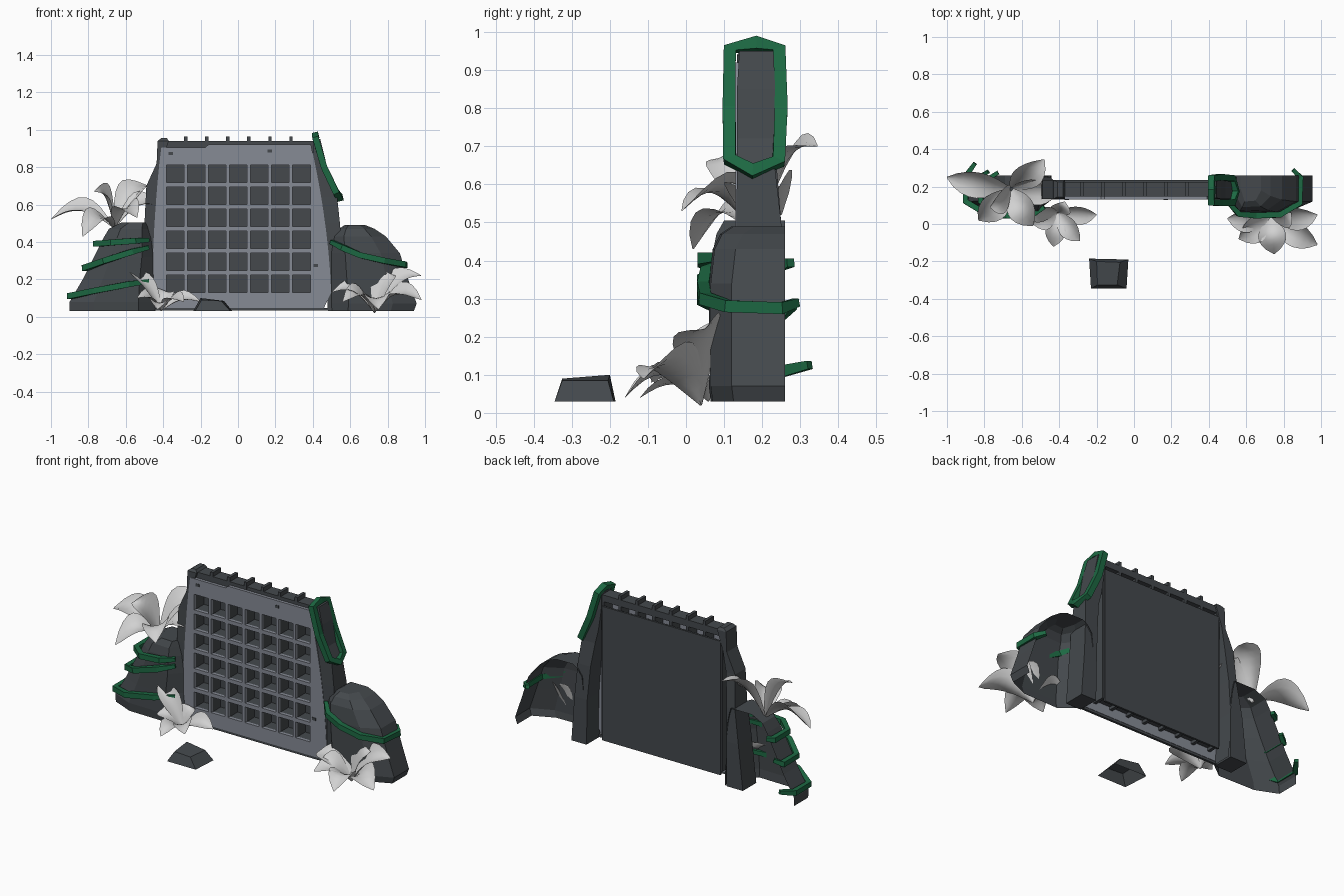
import bpy, bmesh, math
from mathutils import Vector

if "Cube" in bpy.data.objects:
    bpy.data.objects.remove(bpy.data.objects["Cube"])


def material(name, rgb):
    m = bpy.data.materials.new(name)
    m.use_nodes = True
    m.diffuse_color = (*rgb, 1)
    m.node_tree.nodes["Principled BSDF"].inputs["Base Color"].default_value = (*rgb, 1)
    return m


STONE = material("dark stone", (0.058, 0.066, 0.073))
PLATE = material("pale slate", (0.24, 0.258, 0.3))
VINE = material("vine green", (0.012, 0.14, 0.055))
LEAF = material("pale leaf", (0.64, 0.64, 0.64))


def finish(name, bm, mat):
    bmesh.ops.recalc_face_normals(bm, faces=bm.faces)
    me = bpy.data.meshes.new(name)
    bm.to_mesh(me)
    bm.free()
    me.materials.append(mat)
    ob = bpy.data.objects.new(name, me)
    bpy.context.collection.objects.link(ob)
    return ob


def boxes(name, ranges, mat):
    """One object made of boxes, each given as x, y, z (low, high) ranges."""
    bm = bmesh.new()
    for box in ranges:
        for v in bmesh.ops.create_cube(bm, size=1)["verts"]:
            v.co = [r[0] + (c + 0.5) * (r[1] - r[0]) for c, r in zip(v.co, box)]
    return finish(name, bm, mat)


def loft(name, rings, mat, closed=True, bottom=True, top=True):
    """Skin a stack of rings; open rings leave a shell."""
    bm = bmesh.new()
    rows = [[bm.verts.new(p) for p in ring] for ring in rings]
    n = len(rows[0])
    for a, b in zip(rows, rows[1:]):
        for i in range(n if closed else n - 1):
            j = (i + 1) % n
            bm.faces.new((a[i], a[j], b[j], b[i]))
    if bottom:
        bm.faces.new(rows[0])
    if top:
        bm.faces.new(rows[-1])
    return finish(name, bm, mat)


# Board grid: seven columns, six rows
COLS, ROWS, PX, PZ, HALF = 7, 6, 0.1125, 0.1175, 0.047
cx = [(i - 3) * PX + 0.002 for i in range(COLS)]
cz = [0.177 + i * PZ for i in range(ROWS)]
xs = [0] + [c + s * HALF for c in cx for s in (-1, 1)] + [0]
zs = [0.048] + [c + s * HALF for c in cz for s in (-1, 1)] + [0.92]

# Front plate with square openings
bm = bmesh.new()
grid = []
for k, z in enumerate(zs):
    row = []
    for i, x in enumerate(xs):
        t = (z - 0.04) / 0.88
        if i == 0:
            x = -0.46 + 0.05 * t * t
        elif i == len(xs) - 1:
            x = (0.5 if k else 0.46) - 0.11 * t ** 1.8
        drop = 0.015 if k == len(zs) - 1 and i < 5 else 0
        row.append(bm.verts.new((x, 0.13, z - drop)))
    grid.append(row)
for k in range(len(zs) - 1):
    for i in range(len(xs) - 1):
        if not (k % 2 and i % 2):
            bm.faces.new((grid[k][i], grid[k][i + 1], grid[k + 1][i + 1], grid[k + 1][i]))
ret = bmesh.ops.extrude_face_region(bm, geom=bm.faces[:])
for v in ret["geom"]:
    if isinstance(v, bmesh.types.BMVert):
        v.co.y += 0.018
finish("front_plate", bm, PLATE)

# Small pits in the front plate
boxes("plate_pits", [((x - 0.012, x + 0.012), (0.127, 0.131), (z - 0.008, z + 0.008))
                     for x, z in ((-0.36, 0.872), (0.17, 0.885), (0.415, 0.275))], STONE)

# Column dividers, shelves, back wall, top beam and sill
edges = [(i - 3.5) * PX + 0.002 for i in range(COLS + 1)]
boxes("dividers", [((x - 0.009, x + 0.009), (0.147, 0.225), (0.09, 0.965 if abs(x) < 0.35 else 0.93))
                   for x in edges], STONE)
levels = [cz[0] + (i - 0.5) * PZ for i in range(ROWS + 1)]
boxes("shelves", [((-0.39, 0.394), (0.147, 0.225), (z - 0.01, z + 0.01)) for z in levels], STONE)
boxes("back_wall", [((-0.392, 0.396), (0.222, 0.234), (0.07, 0.875))], STONE)
boxes("top_beam", [((-0.4, 0.41), (0.148, 0.225), (0.9, 0.94))], STONE)
boxes("sill", [((-0.45, 0.49), (0.132, 0.146), (0.034, 0.048))], STONE)

# Side posts: height, inner x, outer x, front y, back y
left = [(0.03, 0.45, 0.56, 0.132, 0.26), (0.3, 0.45, 0.53, 0.132, 0.26), (0.5, 0.445, 0.5, 0.132, 0.25),
        (0.7, 0.43, 0.49, 0.134, 0.234), (0.82, 0.41, 0.435, 0.134, 0.234), (0.94, 0.37, 0.43, 0.134, 0.234),
        (0.955, 0.38, 0.41, 0.145, 0.225)]
right = [(0.03, 0.48, 0.58, 0.132, 0.26), (0.3, 0.475, 0.56, 0.132, 0.26), (0.5, 0.46, 0.545, 0.132, 0.25),
         (0.64, 0.44, 0.53, 0.134, 0.234), (0.72, 0.42, 0.49, 0.134, 0.234), (0.85, 0.4, 0.465, 0.134, 0.234),
         (0.95, 0.4, 0.44, 0.14, 0.23)]
for name, side, prof in (("right_post", -1, left), ("left_post", 1, right)):
    loft(name, [[(side * a, c, z), (side * b, c, z), (side * b, d, z), (side * a, d, z)]
                for z, a, b, c, d in prof], STONE)


# Hollow side rocks: height, inner x, outer x, front y
def rock(name, side, prof):
    rings = []
    for z, a, b, f in prof:
        w = b - a
        pts = [(a, 0.26), (a, f + 0.07), (a + 0.2 * w, f), (b - 0.28 * w, f + 0.005), (b, f + 0.06), (b, 0.26)]
        rings.append([(side * x, y, z) for x, y in pts])
    return loft(name, rings, STONE, closed=False, bottom=False)


rock("left_rock", 1, [(0.03, 0.5, 0.94, 0.065), (0.07, 0.5, 0.955, 0.06), (0.2, 0.5, 0.91, 0.06),
                      (0.34, 0.5, 0.865, 0.06), (0.43, 0.51, 0.79, 0.07), (0.47, 0.54, 0.73, 0.09),
                      (0.49, 0.57, 0.68, 0.12)])
rock("right_rock", -1, [(0.03, 0.44, 0.9, 0.065), (0.08, 0.44, 0.9, 0.06), (0.2, 0.45, 0.83, 0.063),
                        (0.32, 0.45, 0.77, 0.065), (0.42, 0.46, 0.72, 0.07), (0.47, 0.47, 0.69, 0.08),
                        (0.505, 0.48, 0.62, 0.1)])

# Loose stone, open underneath
loft("loose_stone", [[(-0.23, -0.345, 0.03), (-0.04, -0.345, 0.03), (-0.03, -0.19, 0.03), (-0.24, -0.185, 0.03)],
                     [(-0.195, -0.325, 0.09), (-0.09, -0.325, 0.085), (-0.075, -0.205, 0.085), (-0.2, -0.2, 0.1)]],
     STONE, bottom=False)


# Vines: four-sided tubes along a path
def vine(name, pts, radius=0.022, cyclic=False):
    pts = [Vector(p) for p in pts]
    n = len(pts)
    rings = []
    for i, p in enumerate(pts):
        a = pts[i - 1] if i or cyclic else p
        b = pts[(i + 1) % n] if i < n - 1 or cyclic else p
        t = (b - a).normalized()
        ref = Vector((1, 0, 0.25)) if cyclic else Vector((0, 0, 1))
        u = t.cross(ref).normalized()
        w = u.cross(t)
        r = radius if cyclic or 0 < i < n - 1 else radius * 0.7
        rings.append([p + r * (u * math.cos(k) + w * math.sin(k)) for k in
                      (math.pi * (0.25 + 0.5 * j) for j in range(4))])
    if cyclic:
        rings.append(rings[0])
    return loft(name, rings, VINE, bottom=not cyclic, top=not cyclic)


vine("left_post_vine", [(0.415, 0.115, 0.955), (0.415, 0.185, 0.97), (0.415, 0.245, 0.955), (0.46, 0.25, 0.8),
                        (0.525, 0.243, 0.66), (0.545, 0.175, 0.635), (0.525, 0.115, 0.665), (0.46, 0.113, 0.8)],
     0.024, True)
vine("left_rock_vine", [(0.5, 0.12, 0.4), (0.56, 0.055, 0.37), (0.65, 0.045, 0.33), (0.78, 0.05, 0.3),
                        (0.885, 0.11, 0.28), (0.89, 0.25, 0.275), (0.85, 0.29, 0.29)])
for name, x0, z0, x1, z1, back in (("upper", -0.76, 0.39, -0.48, 0.41, 0.275),
                                   ("middle", -0.82, 0.26, -0.48, 0.37, 0.28),
                                   ("lower", -0.9, 0.11, -0.48, 0.19, 0.325)):
    dx, dz = x1 - x0, z1 - z0
    path = [(0.12, back, 0.2), (0, 0.255, 0), (0, 0.12, 0), (0.3, 0.045, 0.35), (0.75, 0.045, 0.8), (1, 0.09, 1)]
    vine("right_rock_vine_" + name, [(x0 + a * dx, y, z0 + c * dz) for a, y, c in path])


# Leaves: cupped blades that arch from root to tip and lean to the front
def leaf(name, root, tip, width, arch):
    root, tip = Vector(root), Vector(tip)
    along = (tip - root).normalized()
    side = along.cross(Vector((0, -0.45, 0.9))).normalized()
    up = side.cross(along)
    bm = bmesh.new()
    rows = []
    steps = 8
    for i in range(steps + 1):
        t = i / steps
        w = width * (0.06 + 0.94 * math.sin(math.pi * t ** 1.15) ** 0.8) if 0 < i < steps else width * 0.05
        mid = root.lerp(tip, t) + Vector((0, 0, arch * math.sin(math.pi * t)))
        rows.append([bm.verts.new(mid + side * w * s * 0.5 + up * w * 0.22 * s * s) for s in (-1, -0.5, 0, 0.5, 1)])
    for a, b in zip(rows, rows[1:]):
        for j in range(4):
            bm.faces.new((a[j], a[j + 1], b[j + 1], b[j]))
    finish(name, bm, LEAF).data.shade_smooth()


plants = {
    "upper_plant": ((-0.66, 0.19, 0.47), 0.155, 0.08, [
        (-1.0, 0.25, 0.52), (-0.83, 0.02, 0.43), (-0.77, 0.09, 0.67), (-0.48, 0.345, 0.7),
        (-0.4, 0.18, 0.58), (-0.54, -0.01, 0.53)]),
    "lower_right_plant": ((-0.41, 0.06, 0.03), 0.11, 0.04, [
        (-0.58, 0.07, 0.24), (-0.43, -0.12, 0.04), (-0.29, -0.09, 0.08), (-0.2, 0.05, 0.08),
        (-0.54, 0.0, 0.1), (-0.37, 0.12, 0.13)]),
    "lower_left_plant": ((0.73, 0.04, 0.02), 0.15, 0.07, [
        (0.5, 0.03, 0.13), (0.75, -0.16, 0.04), (0.98, -0.11, 0.09), (0.98, 0.05, 0.22),
        (0.84, 0.06, 0.22), (0.56, -0.08, 0.08)]),
}
for name, (root, width, arch, tips) in plants.items():
    for i, tip in enumerate(tips):
        leaf(f"{name}_leaf_{i + 1}", root, tip, width, arch)
